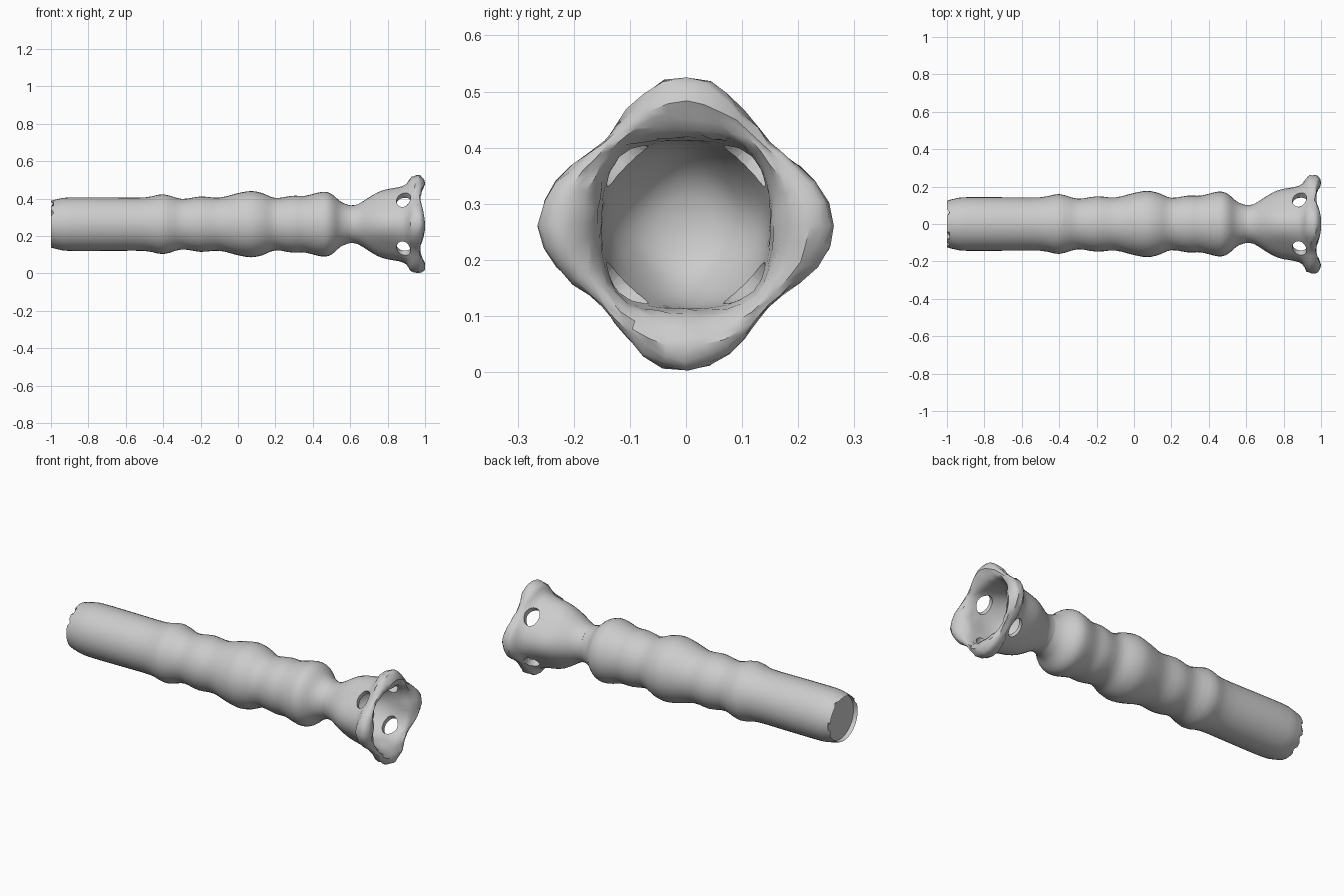
import bpy, bmesh, math, random
from mathutils import Vector

if "Cube" in bpy.data.objects:
    bpy.data.objects.remove(bpy.data.objects["Cube"])

random.seed(4)
AXIS_Z = 0.263
grey = bpy.data.materials.new("matte grey")
grey.diffuse_color = (0.6, 0.6, 0.6, 1)
grey.use_nodes = True
grey.node_tree.nodes["Principled BSDF"].inputs["Base Color"].default_value = grey.diffuse_color


def smooth_path(pts, n=3):
    """Catmull-Rom curve through the given points."""
    p = [Vector(q) for q in pts]
    p = [2 * p[0] - p[1]] + p + [2 * p[-1] - p[-2]]
    out = []
    for a, b, c, d in zip(p, p[1:], p[2:], p[3:]):
        for k in range(n):
            t = k / n
            out.append(0.5 * (2 * b + (c - a) * t + (2 * a - 5 * b + 4 * c - d) * t ** 2
                              + (3 * b - a - 3 * c + d) * t ** 3))
    return out + [p[-2]]


def lathe(name, rings, segs, tweak=lambda i, k, v: v):
    """Revolve (x, radius, diagonal x, diagonal radius) rings about the x axis, closing both ends."""
    bm = bmesh.new()
    loops = []
    for i, (x, r, xd, rd) in enumerate(rings):
        loop = []
        for k in range(segs):
            a = math.tau * k / segs
            w = (1 + math.cos(4 * a)) / 2
            rad, px = rd + (r - rd) * w, xd + (x - xd) * w
            co = Vector((px, rad * math.sin(a), AXIS_Z + rad * math.cos(a)))
            loop.append(bm.verts.new(tweak(i, k, co)))
        loops.append(loop)
    for a, b in zip(loops, loops[1:]):
        for k in range(segs):
            j = (k + 1) % segs
            bm.faces.new((a[k], a[j], b[j], b[k]))
    bm.faces.new(loops[0])
    bm.faces.new(loops[-1][::-1])
    bmesh.ops.recalc_face_normals(bm, faces=bm.faces)
    me = bpy.data.meshes.new(name)
    bm.to_mesh(me)
    bm.free()
    ob = bpy.data.objects.new(name, me)
    bpy.context.collection.objects.link(ob)
    me.materials.append(grey)
    return ob


def shade(ob, angle):
    bpy.ops.object.select_all(action='DESELECT')
    ob.select_set(True)
    bpy.context.view_layer.objects.active = ob
    bpy.ops.object.shade_smooth_by_angle(angle=math.radians(angle))


# Shaft: plain grip, then a row of rounded swellings down to the neck
shaft_pts = [(-1, .125), (-.96, .135), (-.9, .143), (-.7, .143), (-.5, .143), (-.4, .16),
             (-.3, .135), (-.2, .148), (-.1, .142), (0, .166), (.07, .177), (.13, .166),
             (.2, .14), (.29, .152), (.36, .152), (.45, .173), (.5, .162), (.55, .12),
             (.6, .101), (.63, .103)]
shaft_rings = [(-.975, .123)] + [tuple(v) for v in smooth_path(shaft_pts)]


def ragged(i, k, v):
    # broken lip around the recessed end cap
    if i == 1 and k % 3 == 0:
        v.x += random.choice((0, .015, .025))
    return v


shaft = lathe("shaft", [(x, r, x, r) for x, r in shaft_rings], 36, ragged)
shade(shaft, 40)

# Fluted bowl: outside up to the thick four-cornered rim, then back down the inside
bowl_pts = [(.6, .101, .6, .101), (.64, .106, .64, .106), (.7, .143, .7, .135),
            (.75, .172, .75, .155), (.8, .188, .8, .166), (.86, .198, .85, .176),
            (.9, .215, .9, .187), (.925, .252, .925, .2), (.955, .263, .945, .208),
            (.985, .255, .965, .208), (1, .222, .972, .2), (.985, .185, .97, .187),
            (.955, .157, .95, .175), (.91, .15, .91, .166), (.85, .148, .85, .15),
            (.78, .13, .78, .122), (.72, .08, .72, .08), (.7, .02, .7, .02)]
bowl_rings = [tuple(v) for v in smooth_path(bowl_pts, 2)]


def rough(i, k, v):
    # slightly uneven rim
    if 14 <= i <= 25:
        v += Vector([random.uniform(-.004, .004) for _ in range(3)])
        v.x = min(v.x, 1)
        v.z = max(v.z, 0)
    return v


bowl = lathe("bowl", bowl_rings, 40, rough)

# Four oval openings on the diagonals
for side in (1, -1):
    bpy.ops.mesh.primitive_cylinder_add(vertices=16, radius=1, depth=.8,
                                        location=(.885, 0, AXIS_Z),
                                        rotation=(side * math.pi / 4, 0, 0))
    cutter = bpy.context.object
    cutter.name = "opening_cutter"
    cutter.scale = (.038, .052, 1)
    cutter.hide_render = True
    bpy.context.view_layer.objects.active = bowl
    mod = bowl.modifiers.new("opening", 'BOOLEAN')
    mod.operation, mod.solver, mod.object = 'DIFFERENCE', 'EXACT', cutter
    bpy.ops.object.modifier_apply(modifier=mod.name)
    bpy.data.objects.remove(cutter)
shade(bowl, 40)
